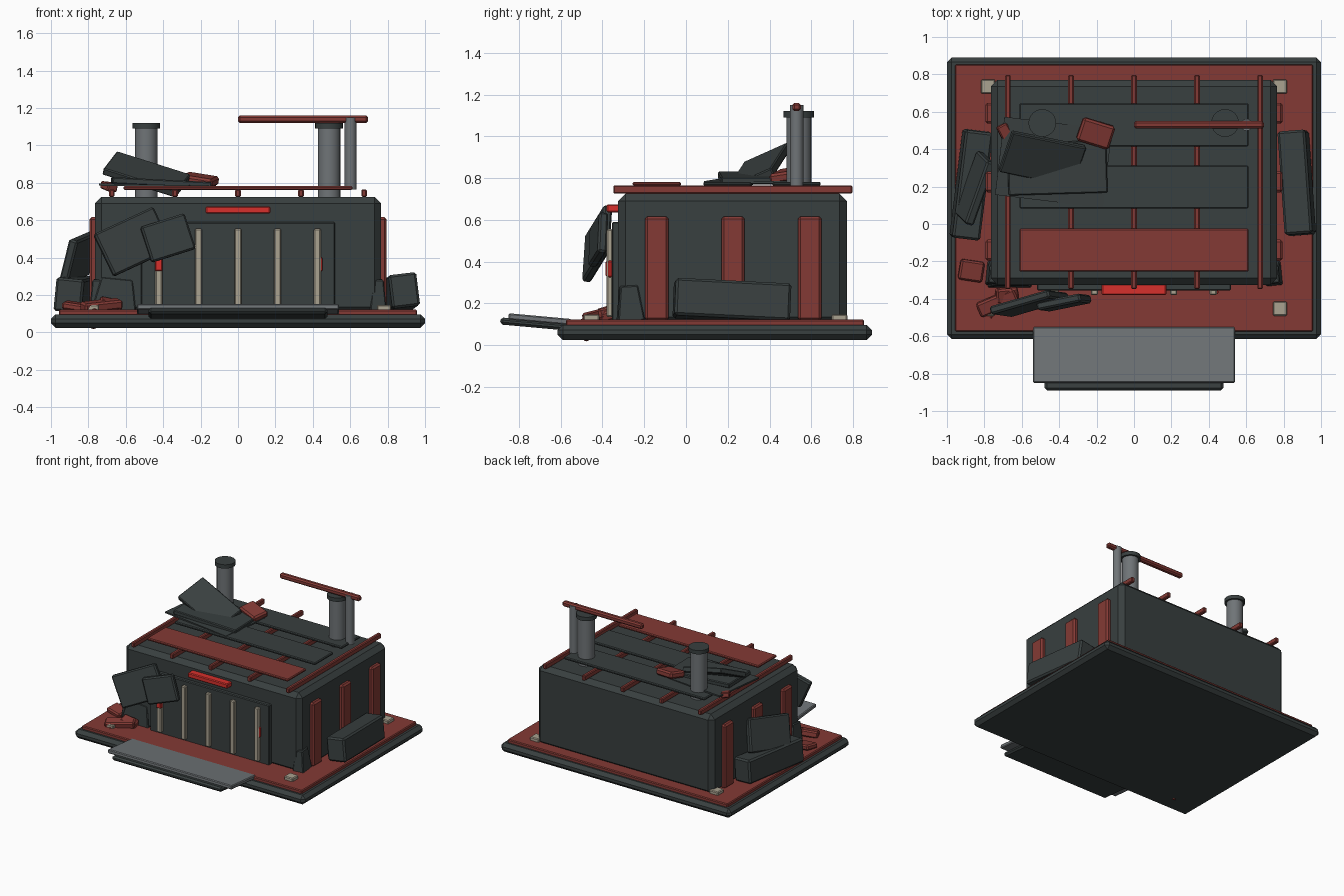
import bpy
import math

old = bpy.data.objects.get("Cube")
if old:
    bpy.data.objects.remove(old, do_unlink=True)


def make_material(name, rgb):
    m = bpy.data.materials.new(name)
    m.use_nodes = True
    m.diffuse_color = (*rgb, 1)
    bsdf = next(n for n in m.node_tree.nodes if n.type == 'BSDF_PRINCIPLED')
    bsdf.inputs["Base Color"].default_value = (*rgb, 1)
    bsdf.inputs["Roughness"].default_value = 0.8
    return m


DARK = make_material("dark slate", (0.04, 0.05, 0.05))
RED = make_material("rust red", (0.23, 0.042, 0.035))
GREY = make_material("steel grey", (0.16, 0.175, 0.185))
BEIGE = make_material("pale beige", (0.40, 0.36, 0.28))
GLOW = make_material("bright red", (0.68, 0.03, 0.025))


def finish(ob, name, mat, bevel):
    ob.name = name
    ob.data.materials.append(mat)
    if bevel:
        mod = ob.modifiers.new("Bevel", 'BEVEL')
        mod.width = bevel
        mod.segments = 1
    return ob


def box(name, mat, centre, size, rot=(0, 0, 0), bevel=0.006):
    bpy.ops.mesh.primitive_cube_add(size=1, location=centre, rotation=rot)
    ob = bpy.context.object
    for v in ob.data.vertices:
        v.co = [c * s for c, s in zip(v.co, size)]
    return finish(ob, name, mat, bevel)


def span(name, mat, xs, ys, zs, bevel=0.006):
    """Upright box from its extents along each axis."""
    ends = (xs, ys, zs)
    return box(name, mat, [(a + b) / 2 for a, b in ends],
               [b - a for a, b in ends], bevel=bevel)


def taper(ob, factor):
    """Shrink the top of a box."""
    for v in ob.data.vertices:
        if v.co.z > 0:
            v.co.x *= factor
            v.co.y *= factor


def cylinder(name, mat, x, y, z0, z1, r, sides=24):
    bpy.ops.mesh.primitive_cylinder_add(vertices=sides, radius=r, depth=z1 - z0,
                                        location=(x, y, (z0 + z1) / 2))
    bpy.ops.object.shade_smooth_by_angle(angle=math.radians(35))
    return finish(bpy.context.object, name, mat, 0)


# Foundation and deck
span("foundation", DARK, (-1, 1), (-0.615, 0.89), (0.025, 0.097), 0.025)
span("deck", RED, (-0.957, 0.957), (-0.575, 0.853), (0.09, 0.122))
for x in (-0.78, 0.78):
    for y in (-0.453, 0.735):
        box("corner_pad", BEIGE, (x, y, 0.13), (0.076, 0.076, 0.035))

# Main hall
span("hall", DARK, (-0.765, 0.765), (-0.325, 0.77), (0.1, 0.725), 0.035)
for side in (-1, 1):
    for y in (-0.14, 0.225, 0.592):
        box("side_pilaster", RED, (side * 0.77, y, 0.367), (0.05, 0.112, 0.5), bevel=0.012)
    block = box("corner_block", DARK, (side * 0.745, -0.27, 0.2), (0.09, 0.13, 0.17),
                (0.06, 0, side * 0.1))
    taper(block, 0.65)

# Front gate with bars and lamps
span("gate", DARK, (-0.518, 0.518), (-0.355, -0.3), (0.11, 0.59))
for i in range(-2, 3):
    box("gate_bar", BEIGE, (i * 0.212, -0.365, 0.345), (0.038, 0.03, 0.42))
box("left_bar_lamp", GLOW, (0.428, -0.363, 0.365), (0.045, 0.022, 0.08))
box("right_bar_lamp", GLOW, (-0.424, -0.37, 0.365), (0.042, 0.03, 0.075))
box("lintel_lamp", GLOW, (0, -0.35, 0.655), (0.345, 0.06, 0.038))

# Loading ramp
box("ramp", GREY, (0, -0.7, 0.124), (1.08, 0.3, 0.03), (-0.09, 0, 0))
box("ramp_support", DARK, (0, -0.69, 0.098), (0.955, 0.4, 0.034), (-0.09, 0, 0), 0.012)

# Roof ribs and plates
for i in range(-2, 3):
    span("roof_rib", RED, (i * 0.337 - 0.015, i * 0.337 + 0.015), (-0.348, 0.797),
         (0.725, 0.765))
for mat, y in ((RED, -0.14), (DARK, 0.198), (DARK, 0.53)):
    box("roof_plate", mat, (0, y, 0.772), (1.225, 0.23, 0.02))

# Chimneys, mast and boom
for x in (-0.49, 0.487):
    cylinder("chimney", GREY, x, 0.54, 0.72, 1.1, 0.06)
    cylinder("chimney_cap", DARK, x, 0.54, 1.09, 1.12, 0.074)
cylinder("mast", GREY, 0.602, 0.53, 0.765, 1.15, 0.032, 16)
box("boom", RED, (0.347, 0.53, 1.14), (0.695, 0.04, 0.04), bevel=0.01)

# Fallen panels on the roof
box("roof_sheet", DARK, (-0.43, 0.33, 0.785), (0.58, 0.42, 0.012), (0, 0.02, -0.12), 0)
box("roof_debris_flat", DARK, (-0.41, 0.3, 0.8), (0.53, 0.28, 0.035), (0, 0.05, 0.03))
box("roof_debris_tilted", DARK, (-0.49, 0.35, 0.845), (0.42, 0.24, 0.04), (0.42, 0.3, -0.2))
box("roof_chunk", RED, (-0.205, 0.485, 0.815), (0.18, 0.13, 0.05), (0.15, 0.15, -0.3), 0.012)
box("roof_shard", RED, (-0.69, 0.49, 0.78), (0.06, 0.09, 0.04), (0.2, 0.1, 0.5))

# Fallen panels at the front
box("front_debris_large", DARK, (-0.56, -0.425, 0.485), (0.36, 0.045, 0.25),
    (-0.18, -0.42, 0.28), 0.01)
box("front_debris_small", DARK, (-0.375, -0.42, 0.505), (0.25, 0.045, 0.2),
    (-0.1, -0.3, 0.2), 0.01)
wedge = box("front_rubble_block", DARK, (-0.655, -0.3, 0.2), (0.24, 0.08, 0.18), (0, 0.1, 0))
taper(wedge, 0.7)

# Slabs leaning against both sides
box("left_slab", DARK, (0.87, 0.22, 0.212), (0.15, 0.555, 0.18), (-0.05, -0.12, 0.076), 0.012)
box("right_slab", DARK, (-0.87, 0.21, 0.207), (0.15, 0.58, 0.18), (0.03, 0.1, -0.12), 0.012)
box("right_leaning_panel", DARK, (-0.85, 0.19, 0.4), (0.05, 0.36, 0.25), (0.15, 0.3, -0.3), 0.01)

# Rusty rubble on the deck
for centre, size, rot in (
        ((-0.87, -0.25, 0.14), (0.13, 0.11, 0.04), (0.1, 0.15, -0.15)),
        ((-0.73, -0.42, 0.145), (0.22, 0.08, 0.05), (0.2, -0.1, 0.4)),
        ((-0.68, -0.38, 0.15), (0.12, 0.08, 0.05), (0.3, 0.2, 0.1)),
        ((-0.77, -0.48, 0.075), (0.06, 0.06, 0.1), (0.5, 0.4, 0.3))):
    box("rubble", RED, centre, size, rot, 0.01)
